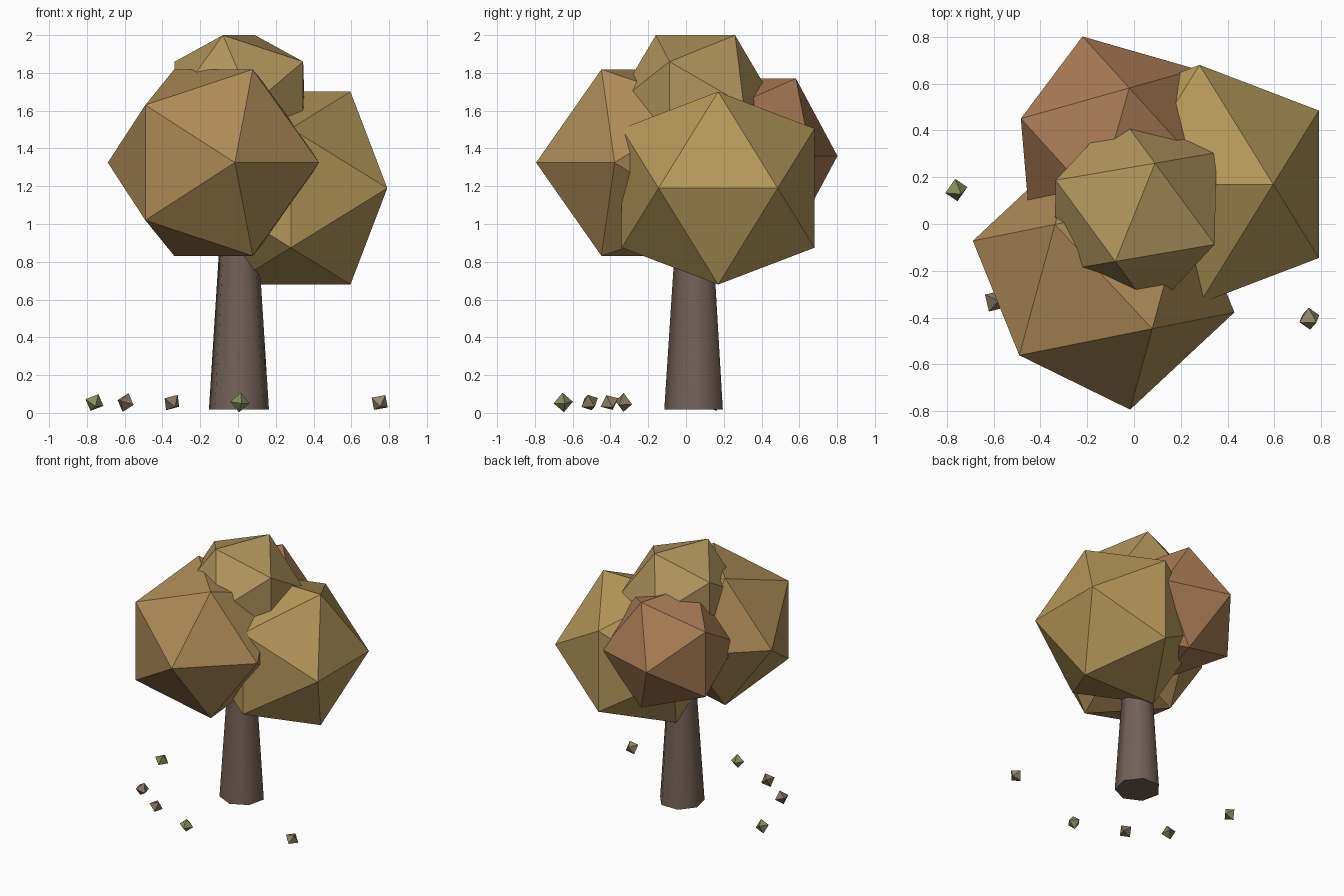
import bpy, bmesh, math
from mathutils import Vector, Euler

if "Cube" in bpy.data.objects:
    bpy.data.objects.remove(bpy.data.objects["Cube"])


def paint(ob, name, rgb):
    mat = bpy.data.materials.get(name) or bpy.data.materials.new(name)
    mat.diffuse_color = (*rgb, 1)
    mat.use_nodes = True
    mat.node_tree.nodes["Principled BSDF"].inputs["Base Color"].default_value = mat.diffuse_color
    ob.data.materials.append(mat)


def hull(name, points, centre, rot):
    """Flat-faced solid spanned by a few points."""
    bm = bmesh.new()
    for p in points:
        bm.verts.new(p)
    bmesh.ops.convex_hull(bm, input=bm.verts[:])
    bmesh.ops.recalc_face_normals(bm, faces=bm.faces[:])
    me = bpy.data.meshes.new(name)
    bm.to_mesh(me)
    bm.free()
    ob = bpy.data.objects.new(name, me)
    ob.location = centre
    ob.rotation_euler = Euler([math.radians(a) for a in rot])
    bpy.context.collection.objects.link(ob)
    return ob


def icosahedron(r):
    a, b = 0.8507 * r, 0.5257 * r
    pts = []
    for s in (-1, 1):
        for t in (-1, 1):
            pts += [(s * a, t * b, 0), (t * b, 0, s * a), (0, s * a, t * b)]
    return pts


def octahedron(r):
    return [Vector([s * r if i == k else 0 for i in range(3)])
            for k in range(3) for s in (-1, 1)]


# Trunk: tapered seven-sided column with a corner facing the front
bpy.ops.mesh.primitive_cone_add(vertices=7, radius1=0.163, radius2=0.098,
                                depth=1.0, location=(0.005, 0.048, 0.517),
                                rotation=(0, 0, math.pi))
trunk = bpy.context.object
trunk.name = "trunk"
bpy.ops.object.shade_smooth_by_angle(angle=math.radians(60))
paint(trunk, "bark", (0.17, 0.12, 0.095))

# Foliage clumps: name, centre, radius, turn about z, colour
clumps = [
    ("front_foliage", (-0.13, -0.225, 1.325), 0.58, -47, (0.42, 0.26, 0.095)),
    ("right_foliage", (0.28, 0.17, 1.19), 0.60, 0, (0.46, 0.31, 0.10)),
    ("top_foliage", (0.005, 0.05, 1.633), 0.431, 68, (0.44, 0.30, 0.11)),
    ("back_foliage", (-0.09, 0.338, 1.36), 0.482, 74, (0.40, 0.20, 0.09)),
]
for name, centre, r, turn, rgb in clumps:
    paint(hull(name, icosahedron(r), centre, (0, 0, turn)), name, rgb)

# Fallen leaves scattered on the ground
green, brown, tan = (0.24, 0.27, 0.11), (0.24, 0.18, 0.11), (0.30, 0.25, 0.14)
leaves = [
    ((-0.76, 0.145), (25, 20, 15), green),
    ((-0.595, -0.33), (15, 10, 60), brown),
    ((-0.35, -0.51), (30, 25, 35), brown),
    ((0.01, -0.65), (5, 5, 10), green),
    ((0.75, -0.405), (30, 30, 20), tan),
]
for i, ((x, y), rot, rgb) in enumerate(leaves):
    leaf = hull(f"fallen_leaf_{i + 1}", octahedron(0.052), (x, y, 0.055), rot)
    paint(leaf, f"leaf_{i + 1}", rgb)
